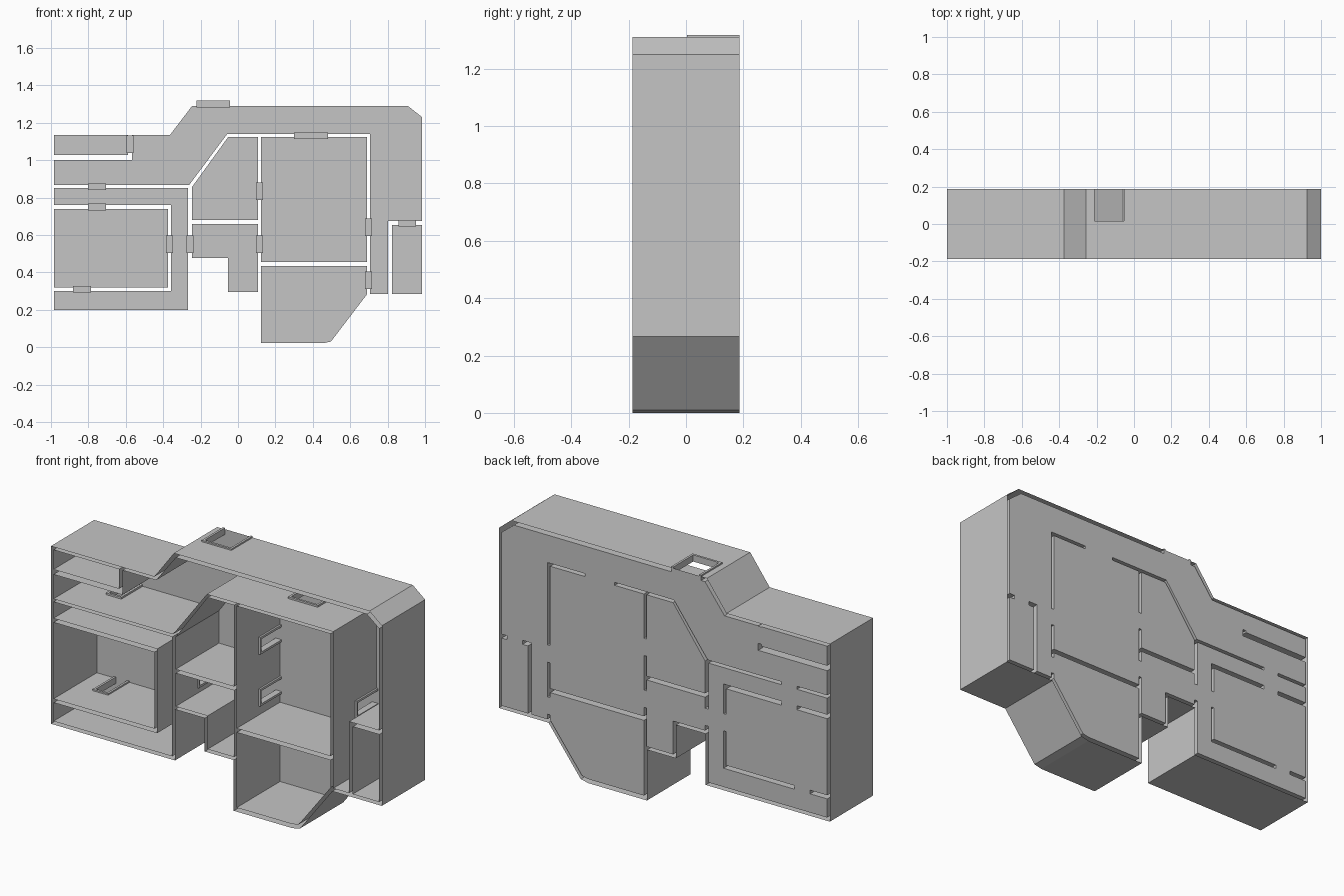
import bpy
import bmesh
from mathutils import Vector

cube = bpy.data.objects.get("Cube")
if cube:
    bpy.data.objects.remove(cube, do_unlink=True)

FRONT, BACK, LINTEL = -0.187, 0.187, 0.003

grey = bpy.data.materials.new("light_grey")
grey.use_nodes = True
grey.diffuse_color = (0.56, 0.56, 0.56, 1)
grey.node_tree.nodes["Principled BSDF"].inputs["Base Color"].default_value = (0.56, 0.56, 0.56, 1)

# Doorways: centre x, centre z, half width, runs vertically
DOORS = [
    (-0.132, 1.30, 0.09, False), (0.39, 1.131, 0.09, False),
    (-0.577, 1.085, 0.047, True), (-0.754, 0.858, 0.047, False),
    (-0.754, 0.749, 0.047, False), (-0.366, 0.551, 0.047, True),
    (-0.257, 0.551, 0.047, True), (-0.834, 0.31, 0.047, False),
    (0.115, 0.834, 0.047, True), (0.115, 0.551, 0.047, True),
    (0.698, 0.642, 0.047, True), (0.698, 0.358, 0.047, True),
    (0.904, 0.663, 0.047, False),
]


def finish(bm, name):
    mesh = bpy.data.meshes.new(name)
    bm.to_mesh(mesh)
    bm.free()
    mesh.materials.append(grey)
    bpy.context.collection.objects.link(bpy.data.objects.new(name, mesh))


def panel(bm, p, q, y0, y1):
    corners = [(p, y0), (q, y0), (q, y1), (p, y1)]
    bm.faces.new([bm.verts.new((c.x, y, c.y)) for c, y in corners])


def wall(bm, p, q):
    """One wall sheet from p to q, with openings where doors lie on it."""
    length = (q - p).length
    along = (q - p) / length
    cuts = []
    for x, z, half, _ in DOORS:
        offset = Vector((x, z)) - p
        t = offset.dot(along)
        away = (offset - along * t).length
        if away < 0.017 and 0 < t < length:
            cuts.append((t - half + 0.006, t + half - 0.006))
    at = 0
    for start, end in sorted(cuts):
        panel(bm, p + along * at, p + along * start, FRONT, BACK)
        panel(bm, p + along * start, p + along * end, FRONT, LINTEL)
        at = end
    panel(bm, p + along * at, q, FRONT, BACK)


def enclosure(name, outline, floor=True):
    bm = bmesh.new()
    pts = [Vector(p) for p in outline]
    for p, q in zip(pts, pts[1:] + pts[:1]):
        wall(bm, p, q)
    if floor:
        bm.faces.new([bm.verts.new((p.x, BACK, p.y)) for p in pts])
    bmesh.ops.remove_doubles(bm, verts=bm.verts, dist=0.0001)
    finish(bm, name)


def rect(x0, x1, z0, z1):
    return [(x0, z0), (x1, z0), (x1, z1), (x0, z1)]


def box(bm, lo, hi):
    verts = bmesh.ops.create_cube(bm, size=1)["verts"]
    lo, hi = Vector(lo), Vector(hi)
    for v in verts:
        v.co = (lo + hi) / 2 + v.co * (hi - lo)


def door_frame(number, x, z, half, vertical):
    """Two jambs and a head around the opening, plus the floor between rooms."""
    bm = bmesh.new()
    deep, trim = 0.018, 0.012
    for a, b, y in ((-half, trim - half, BACK), (half - trim, half, BACK),
                    (trim - half, half - trim, LINTEL + trim)):
        box(bm, (a, LINTEL, -deep), (b, y, deep))
    sill = [(-half, -0.011), (half, -0.011), (half, 0.011), (-half, 0.011)]
    bm.faces.new([bm.verts.new((a, BACK, b)) for a, b in sill])
    for v in bm.verts:
        a, y, b = v.co
        v.co = (x - b, y, z + a) if vertical else (x + a, y, z + b)
    finish(bm, f"door_frame_{number}")


# Rooms, each an open tray with its floor at the back
enclosure("upper_left_closet", rect(-0.984, -0.588, 1.027, 1.134))
enclosure("right_closet", rect(0.824, 0.984, 0.283, 0.652))
enclosure("left_room", rect(-0.984, -0.374, 0.32, 0.738))
enclosure("main_room", rect(0.123, 0.69, 0.455, 1.123))
enclosure("long_hall", [
    (-0.984, 0.866), (-0.262, 0.866), (-0.058, 1.139), (0.706, 1.139),
    (0.706, 0.283), (0.802, 0.283), (0.802, 0.674), (0.984, 0.674),
    (0.984, 1.23), (0.909, 1.289), (-0.246, 1.289), (-0.364, 1.134),
    (-0.567, 1.134), (-0.567, 1.0), (-0.984, 1.0)])
enclosure("left_corridor", [
    (-0.984, 0.198), (-0.267, 0.198), (-0.267, 0.85), (-0.984, 0.85),
    (-0.984, 0.76), (-0.358, 0.76), (-0.358, 0.3), (-0.984, 0.3)])
enclosure("middle_upper_room", [
    (-0.246, 0.679), (0.107, 0.679), (0.107, 1.123), (-0.053, 1.123),
    (-0.246, 0.856)])
enclosure("middle_lower_room", [
    (-0.053, 0.294), (0.107, 0.294), (0.107, 0.658), (-0.246, 0.658),
    (-0.246, 0.476), (-0.053, 0.476)])
enclosure("bottom_room", [
    (0.123, 0.022), (0.46, 0.022), (0.497, 0.03), (0.69, 0.283),
    (0.69, 0.433), (0.123, 0.433)])

# Outer shell, listed clockwise so that it faces outward
enclosure("outer_wall", [
    (-1, 0.18), (-1, 1.15), (-0.375, 1.15), (-0.257, 1.31), (0.925, 1.31),
    (1, 1.25), (1, 0.266), (0.7, 0.266), (0.505, 0.01), (0.46, 0),
    (0.105, 0), (0.105, 0.277), (-0.07, 0.277), (-0.07, 0.459),
    (-0.25, 0.459), (-0.25, 0.18)], floor=False)

# Door frames
for i, door in enumerate(DOORS, 1):
    door_frame(i, *door)
